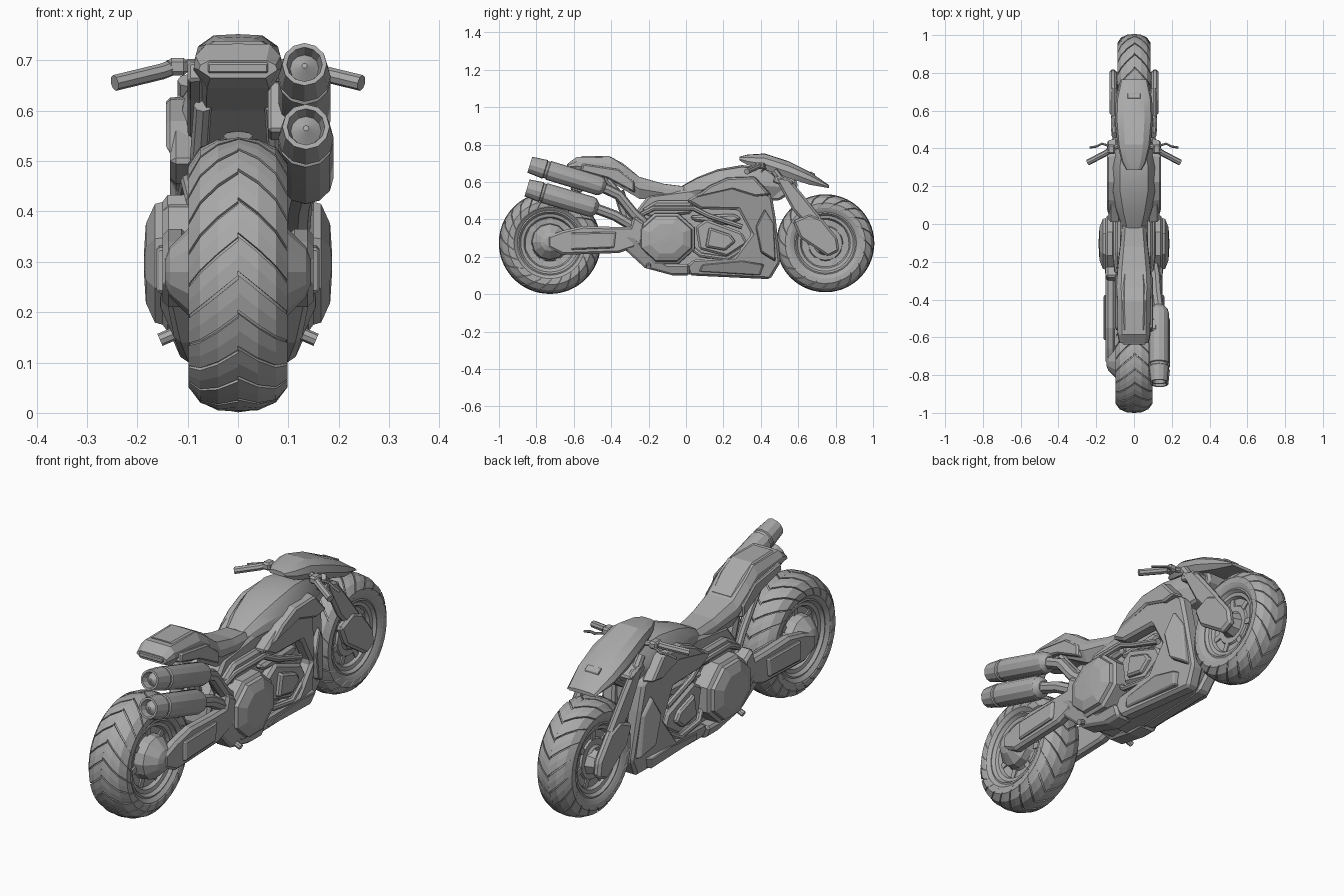
import bpy, bmesh, math
from mathutils import Vector, Matrix

cube = bpy.data.objects.get("Cube")
if cube:
    bpy.data.objects.remove(cube, do_unlink=True)

grey = bpy.data.materials.new("plain_grey")
grey.use_nodes = True
grey.diffuse_color = (0.4, 0.4, 0.4, 1)
grey.node_tree.nodes["Principled BSDF"].inputs["Base Color"].default_value = grey.diffuse_color


def add(name, bm, bevel=0, smooth=0):
    bmesh.ops.recalc_face_normals(bm, faces=bm.faces)
    mesh = bpy.data.meshes.new(name)
    bm.to_mesh(mesh)
    bm.free()
    mesh.materials.append(grey)
    ob = bpy.data.objects.new(name, mesh)
    bpy.context.collection.objects.link(ob)
    if bevel:
        mod = ob.modifiers.new("Bevel", "BEVEL")
        mod.width, mod.segments = bevel, 1
    if smooth:
        bpy.ops.object.select_all(action="DESELECT")
        ob.select_set(True)
        bpy.context.view_layer.objects.active = ob
        bpy.ops.object.shade_smooth_by_angle(angle=math.radians(smooth))
    return ob


def skin(bm, rings, loop=False, caps=True):
    """Bridge equal rings of points with quads."""
    rows = [[bm.verts.new(p) for p in r] for r in rings]
    n = len(rows[0])
    for i in range(len(rows) if loop else len(rows) - 1):
        a, b = rows[i], rows[(i + 1) % len(rows)]
        for j in range(n):
            bm.faces.new((a[j], a[(j + 1) % n], b[(j + 1) % n], b[j]))
    if caps and not loop:
        bm.faces.new(rows[0])
        bm.faces.new(rows[-1])


def lathe(name, profile, n, matrix, smooth=0, loop=False, turn=0):
    """Turn (along, radius) points around local x."""
    bm = bmesh.new()
    angles = [math.tau * (k + turn) / n for k in range(n)]
    skin(bm, [[matrix @ Vector((x, r * math.cos(a), r * math.sin(a))) for a in angles]
              for x, r in profile], loop)
    return add(name, bm, smooth=smooth)


def tuck(y, z):
    """How far body panels draw inward low down and at the front."""
    return .4 * max(0, .2 - z) + .35 * max(0, y - .38)


def plate(name, outline, x0, x1, bevel=0.012, sides=(1, -1), shrink=1.0, tucked=False):
    """Side outline in (y, z) given thickness along x, on each side."""
    c = sum((Vector(p) for p in outline), Vector((0, 0))) / len(outline)
    outer = [c + (Vector(p) - c) * shrink for p in outline]
    for s in sides:
        bm = bmesh.new()
        skin(bm, [[(s * (x0 - tucked * tuck(y, z)), y, z) for y, z in outline],
                  [(s * (x1 - tucked * tuck(y, z)), y, z) for y, z in outer]])
        label = name if len(sides) == 1 else ("left_" if s > 0 else "right_") + name
        add(label, bm, bevel)


def loft(name, stations, smooth=0, section=((0, 1), (.62, .95), (.92, .7), (1, .45), (.7, 0))):
    """Symmetric body through (y, bottom, top, half width) stations."""
    half = [p for p in section[1:]]
    ring = [section[0]] + half + [(-u, v) for u, v in reversed(half)]
    bm = bmesh.new()
    skin(bm, [[(u * w, y, b + v * (t - b)) for u, v in ring] for y, b, t, w in stations])
    return add(name, bm, smooth=smooth)


def tube(name, points, radius, sides=(1, -1)):
    for s in sides:
        curve = bpy.data.curves.new(name, "CURVE")
        curve.dimensions = "3D"
        curve.bevel_depth, curve.bevel_resolution, curve.use_fill_caps = radius, 2, True
        line = curve.splines.new("POLY")
        line.points.add(len(points) - 1)
        for p, (x, y, z) in zip(line.points, points):
            p.co = (s * x, y, z, 1)
        helper = bpy.data.objects.new(name, curve)
        mesh = bpy.data.meshes.new_from_object(helper)
        bpy.data.objects.remove(helper)
        bm = bmesh.new()
        bm.from_mesh(mesh)
        add(name if len(sides) == 1 else ("left_" if s > 0 else "right_") + name, bm, smooth=40)


# Wheels: tyre carcass, chevron tread blocks, dished rim
def wheel(name, y, z, R, w, blocks):
    at = Matrix.Translation((0, y, z))
    half = [(0, 1), (.4, .985), (.75, .93), (.98, .82), (.97, .72)]
    core = [(u * w * .98, v * R * .97) for u, v in half + [(.78, .63)]]
    lathe(name + "_tyre", core[::-1] + [(-x, r) for x, r in core[1:]], 48, at, 35, True)
    bm = bmesh.new()
    step = math.tau / blocks
    for k in range(blocks):
        for s in (1, -1):
            strips = []
            for i, (u, v) in enumerate(half):
                base = (k + (0 if s > 0 else .12) + i * .42) * step
                ring = []
                for a, d in ((0, 1), (.45, 1), (.9, 1), (.9, .95), (.45, .95), (0, .95)):
                    t = base + a * step
                    r = v * R * d
                    ring.append((s * u * w * (1 if d == 1 else .94),
                                 y + r * math.cos(t), z + r * math.sin(t)))
                strips.append(ring)
            skin(bm, strips)
    add(name + "_tread", bm)
    side = [(.8, .65), (.84, .61), (.7, .57), (.66, .51), (.5, .48), (.46, .36),
            (.56, .34), (.56, .24), (.66, .2), (.66, .05)]
    prof = [(u * w, v * R) for u, v in side]
    lathe(name + "_rim", prof[::-1] + [(-x, r) for x, r in prof], 32, at, 30)
    # low ribs across the dish
    for s in (1, -1):
        bm = bmesh.new()
        for k in range(7):
            m = at @ Matrix.Rotation(math.tau * k / 7, 4, "X") @ Matrix.Translation((s * w * .42, 0, R * .4))
            m = m @ Matrix.Diagonal((w * .25, R * .1, R * .3, 1))
            bmesh.ops.create_cube(bm, size=1, matrix=m)
        add(name + "_ribs", bm)


wheel("rear_wheel", -.728, .274, .273, .1, 22)
wheel("front_wheel", .745, .272, .262, .09, 20)

# Rear hub domes and front axle caps
for s in (1, -1):
    flip = Matrix.Diagonal((s, 1, 1, 1))
    lathe("rear_hub", [(.04, .1), (.09, .095), (.115, .07), (.135, .05), (.145, .025)], 12,
          Matrix.Translation((0, -.728, .28)) @ flip)
    lathe("front_axle_cap", [(.05, .06), (.11, .045), (.125, .03), (.13, .015)], 8,
          Matrix.Translation((0, .755, .265)) @ flip)
    # Engine cover: stepped, faceted octagon
    lathe("engine_cover", [(.07, .175), (.14, .172), (.15, .155), (.165, .15), (.183, .1), (.187, .02)], 8,
          Matrix.Translation((0, -.105, .297)) @ Matrix.Diagonal((s, .95, .85, 1)), turn=.5)

# Swingarm, lower cradle and engine core
plate("swingarm", [(-.74, .25), (-.66, .21), (-.36, .22), (-.27, .25), (-.27, .36),
                   (-.4, .36), (-.55, .365), (-.66, .34), (-.74, .31)], .1, .15)
plate("swingarm_panel", [(-.62, .235), (-.38, .245), (-.37, .335), (-.62, .33)], .14, .162, .006, shrink=.93)
plate("lower_cradle", [(-.34, .25), (-.22, .14), (-.07, .1), (.02, .1), (.02, .16),
                       (-.1, .16), (-.2, .22), (-.27, .31), (-.33, .32)], .06, .15, tucked=True)
plate("engine_core", [(-.33, .26), (-.2, .14), (.42, .1), (.45, .2), (.44, .55),
                      (.1, .57), (-.2, .53), (-.31, .39)], -.075, .075, sides=(1,))
plate("gearbox_mount", [(-.32, .29), (-.24, .24), (-.22, .38), (-.28, .42)], .07, .15)
plate("cylinder_block", [(.07, .24), (.22, .2), (.33, .27), (.3, .33), (.11, .4), (.05, .36)], .07, .12)
plate("cylinder_cover", [(.1, .25), (.21, .23), (.27, .28), (.24, .32), (.12, .36)], .11, .138, .008, shrink=.9)
plate("intake_box", [(.02, .42), (.26, .43), (.3, .4), (.22, .37), (.04, .39)], .06, .105)
plate("rear_bracket", [(-.24, .45), (-.16, .5), (.04, .5), (.03, .43), (-.19, .41)], .06, .1)

# Side fairing: wraps from tank, down the front, to the belly
plate("side_fairing", [(.0, .5), (.1, .56), (.2, .59), (.36, .6), (.46, .52), (.48, .4), (.505, .17),
                       (.45, .08), (.02, .1), (.0, .15), (.04, .185), (.26, .2), (.35, .32),
                       (.28, .45), (.08, .455)], .07, .135, tucked=True)
plate("front_panel", [(.4, .22), (.48, .17), (.47, .38), (.42, .46), (.37, .36)],
      .11, .141, .005, shrink=.92, tucked=True)
plate("belly_panel", [(.06, .12), (.4, .1), (.42, .16), (.3, .18), (.08, .16)],
      .11, .141, .005, shrink=.94, tucked=True)
plate("tank_side_panel", [(.03, .51), (.12, .58), (.22, .625), (.37, .63), (.46, .53), (.38, .52), (.25, .56)],
      .09, .143, .008, shrink=.93)
plate("belly_keel", [(-.1, .11), (.43, .085), (.49, .17), (.4, .25), (-.1, .25)], -.065, .065, sides=(1,))

# Tank, seat and tail
loft("fuel_tank", [(-.02, .5, .58, .06), (.06, .5, .625, .09), (.17, .48, .668, .118), (.3, .48, .69, .12),
                   (.42, .5, .675, .1), (.53, .53, .62, .06)], 25)
loft("seat_and_tail", [(-.63, .665, .7, .078), (-.585, .645, .733, .088), (-.4, .6, .733, .09),
                       (-.335, .56, .69, .095), (-.25, .51, .627, .09), (-.12, .5, .59, .075),
                       (0, .49, .575, .062), (.08, .49, .6, .06)],
     section=((0, 1), (.72, .99), (.96, .72), (1, .45), (.7, 0)))
loft("seat_pad", [(-.56, .72, .738, .055), (-.41, .72, .738, .06), (-.335, .67, .698, .06),
                  (-.26, .6, .636, .055)], section=((0, 1), (.85, 1), (1, .6), (1, .2), (.9, 0)))
plate("tail_light", [(-.637, .675), (-.62, .675), (-.62, .7), (-.637, .695)], -.06, .06, .003, (1,))
plate("tail_side_panel", [(-.57, .66), (-.42, .62), (-.27, .54), (-.27, .6), (-.36, .67), (-.56, .7)],
      .07, .1, .006, shrink=.94)

# Headlight cowl with nose and mounting
loft("headlight_cowl", [(.285, .715, .735, .04), (.33, .69, .746, .065), (.42, .665, .752, .088),
                        (.55, .62, .71, .1), (.66, .585, .655, .096), (.765, .567, .583, .072)], 20,
     ((0, 1), (.55, .97), (.9, .72), (1, .35), (.85, 0)))
plate("cowl_slot", [(.665, .64), (.69, .63), (.69, .643), (.665, .657)], -.035, .035, .002, (1,))
plate("headstock", [(.4, .5), (.5, .5), (.6, .57), (.58, .65), (.44, .68), (.38, .6)], -.06, .06, sides=(1,))

# Front fork
plate("fork_upper", [(.47, .63), (.55, .62), (.61, .55), (.73, .4), (.67, .34), (.57, .45)], .09, .122)
plate("fork_lower", [(.57, .39), (.66, .43), (.73, .4), (.81, .3), (.82, .23), (.76, .2), (.61, .3)], .092, .13)
tube("fork_tube", [(.1, .47, .66), (.1, .62, .46), (.105, .755, .265)], .02)
plate("triple_clamp", [(.46, .6), (.56, .56), (.58, .6), (.48, .64)], -.12, .12, .008, (1,))

# Handlebars, grips and levers
tube("handlebar", [(0, .44, .68), (.07, .42, .69), (.14, .39, .688)], .013)
tube("grip", [(.12, .395, .69), (.15, .375, .678), (.245, .325, .655)], .016)
tube("lever", [(.12, .41, .68), (.17, .425, .67), (.2, .41, .665), (.235, .405, .655)], .006)
plate("switch_box", [(.37, .67), (.42, .67), (.42, .705), (.37, .705)], .1, .14, .008)

# Stacked exhausts on one side, with shallow coned mouths and header pipes
for name, start, end, r in (("upper_exhaust", (.132, -.45, .575), (.132, -.835, .692), .052),
                            ("lower_exhaust", (.135, -.49, .462), (.135, -.85, .568), .055)):
    a, b = Vector(start), Vector(end)
    L = (b - a).length
    m = Matrix.Translation(a) @ (b - a).to_track_quat("X", "Z").to_matrix().to_4x4()
    lathe(name, [(-.02, r * .5), (0, r * .9), (.02, r), (L * .74, r), (L * .75, r * .9), (L * .78, r * .9),
                 (L * .79, r), (L, r * .85), (L, r * .68), (L - .03, r * .55), (L - .01, r * .1)], 12, m, 25)
tube("upper_header", [(.13, -.44, .568), (.12, -.36, .53), (.115, -.28, .43), (.1, -.2, .36)], .028, (1,))
tube("lower_header", [(.13, -.48, .457), (.12, -.38, .42), (.115, -.28, .36), (.1, -.2, .32)], .028, (1,))
plate("exhaust_hanger", [(-.62, .56), (-.56, .54), (-.5, .64), (-.56, .66)], .06, .12, .006, (1,))

# Frame tubes, shock and footpegs
tube("seat_strut", [(.07, -.42, .61), (.08, -.3, .47), (.08, -.24, .36)], .018)
tube("frame_rail", [(.09, -.25, .42), (.1, -.17, .46), (.1, .04, .46), (.11, .12, .42), (.11, .3, .36)], .014)
tube("coolant_hose", [(.1, .03, .25), (.12, .08, .21), (.12, .22, .19), (.11, .32, .25)], .014)
tube("shock", [(0, -.36, .55), (0, -.3, .36)], .03, (1,))
tube("footpeg", [(.12, -.2, .16), (.155, -.2, .145)], .013)
